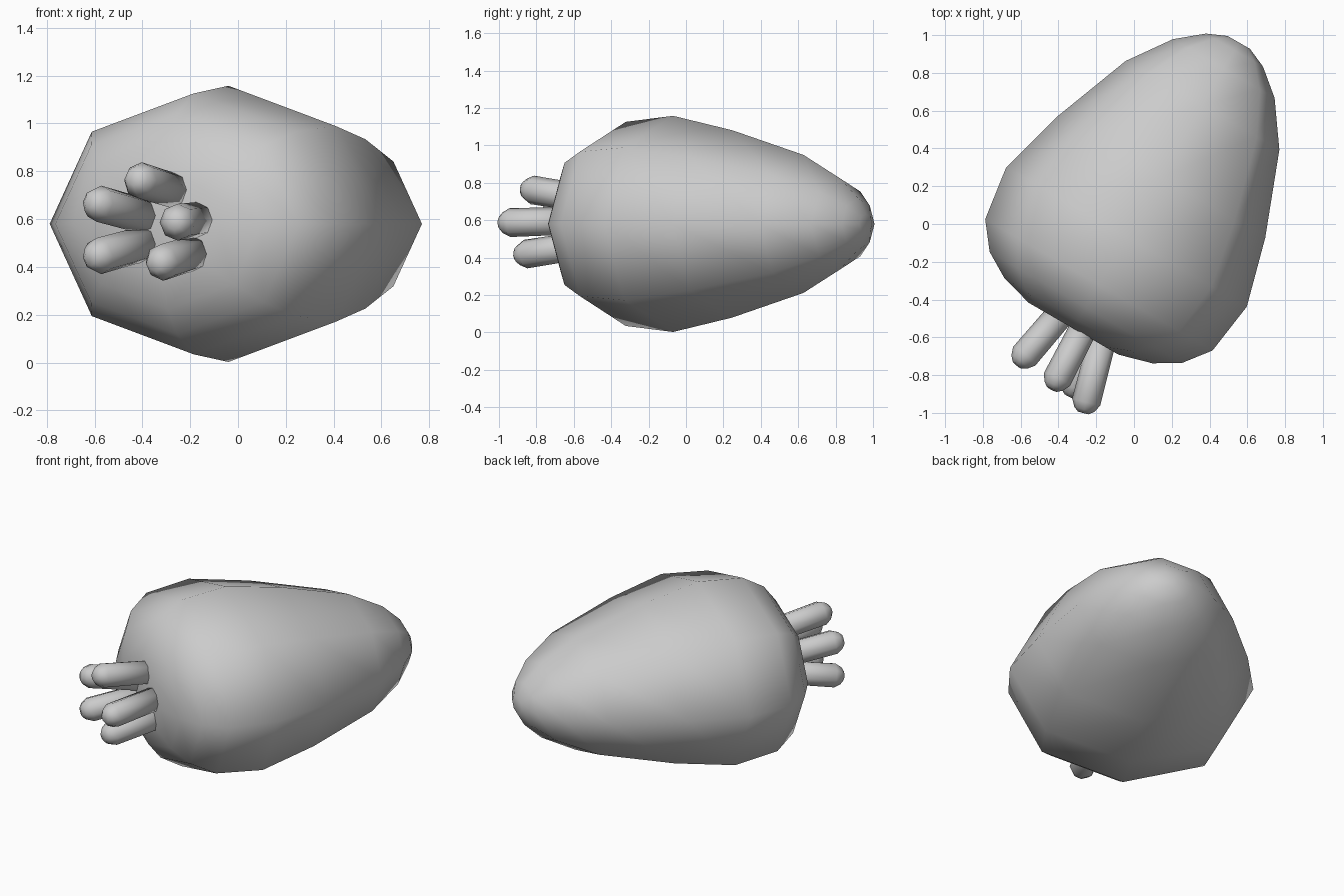
import bpy, bmesh, math
from mathutils import Vector, Matrix

if "Cube" in bpy.data.objects:
    bpy.data.objects.remove(bpy.data.objects["Cube"], do_unlink=True)

grey = bpy.data.materials.new("plain grey")
grey.use_nodes = True
colour = (0.6, 0.6, 0.6, 1)
grey.diffuse_color = colour
grey.node_tree.nodes["Principled BSDF"].inputs["Base Color"].default_value = colour

SIDES = 8


def lathe(name, profile, origin, direction, flatten=1.0):
    """Spin (distance, radius) pairs round an axis; flatten squashes it vertically."""
    bm = bmesh.new()
    rings = []
    for dist, rad in profile:
        angles = [math.tau * i / SIDES for i in range(SIDES)]
        rings.append([bm.verts.new((rad * math.cos(a), rad * flatten * math.sin(a), dist))
                      for a in angles])
    for low, high in zip(rings, rings[1:]):
        for i in range(SIDES):
            j = (i + 1) % SIDES
            bm.faces.new((low[i], low[j], high[j], high[i]))
    bm.faces.new(rings[0][::-1])
    bm.faces.new(rings[-1])
    turn = Vector(direction).to_track_quat('Z', 'Y').to_matrix().to_4x4()
    bm.transform(Matrix.Translation(origin) @ turn)
    bmesh.ops.recalc_face_normals(bm, faces=bm.faces)
    for f in bm.faces:
        f.smooth = True
    mesh = bpy.data.meshes.new(name)
    bm.to_mesh(mesh)
    bm.free()
    mesh.materials.append(grey)
    obj = bpy.data.objects.new(name, mesh)
    bpy.context.collection.objects.link(obj)
    return obj


# Tapering body, lying on its side and turned away from the front
body_profile = [(-0.64, 0.275), (-0.59, 0.453), (-0.51, 0.588), (-0.372, 0.695),
                (-0.08, 0.736), (0.285, 0.638), (0.725, 0.47), (0.95, 0.311),
                (1.063, 0.175), (1.11, 0.068)]
body_axis = (math.sin(math.radians(30)), math.cos(math.radians(30)), 0)
lathe("body", body_profile, (0, 0, 0.58), body_axis, flatten=0.785)

# Blunt stalks fanning out of the broad end: tip position, direction into the body
stalk_profile = [(0, 0.03), (0.02, 0.055), (0.06, 0.077), (0.42, 0.074)]
stalks = {
    "upper_stalk": ((-0.435, -0.875, 0.77), (0.13, 0.25, -0.04)),
    "upper_outer_stalk": ((-0.62, -0.745, 0.675), (0.18, 0.21, -0.05)),
    "middle_stalk": ((-0.268, -1.0, 0.585), (0.08, 0.31, 0.01)),
    "lower_outer_stalk": ((-0.62, -0.745, 0.435), (0.18, 0.21, 0.05)),
    "lower_stalk": ((-0.345, -0.91, 0.41), (0.13, 0.25, 0.04)),
}
for name, (tip, direction) in stalks.items():
    lathe(name, stalk_profile, tip, direction)
